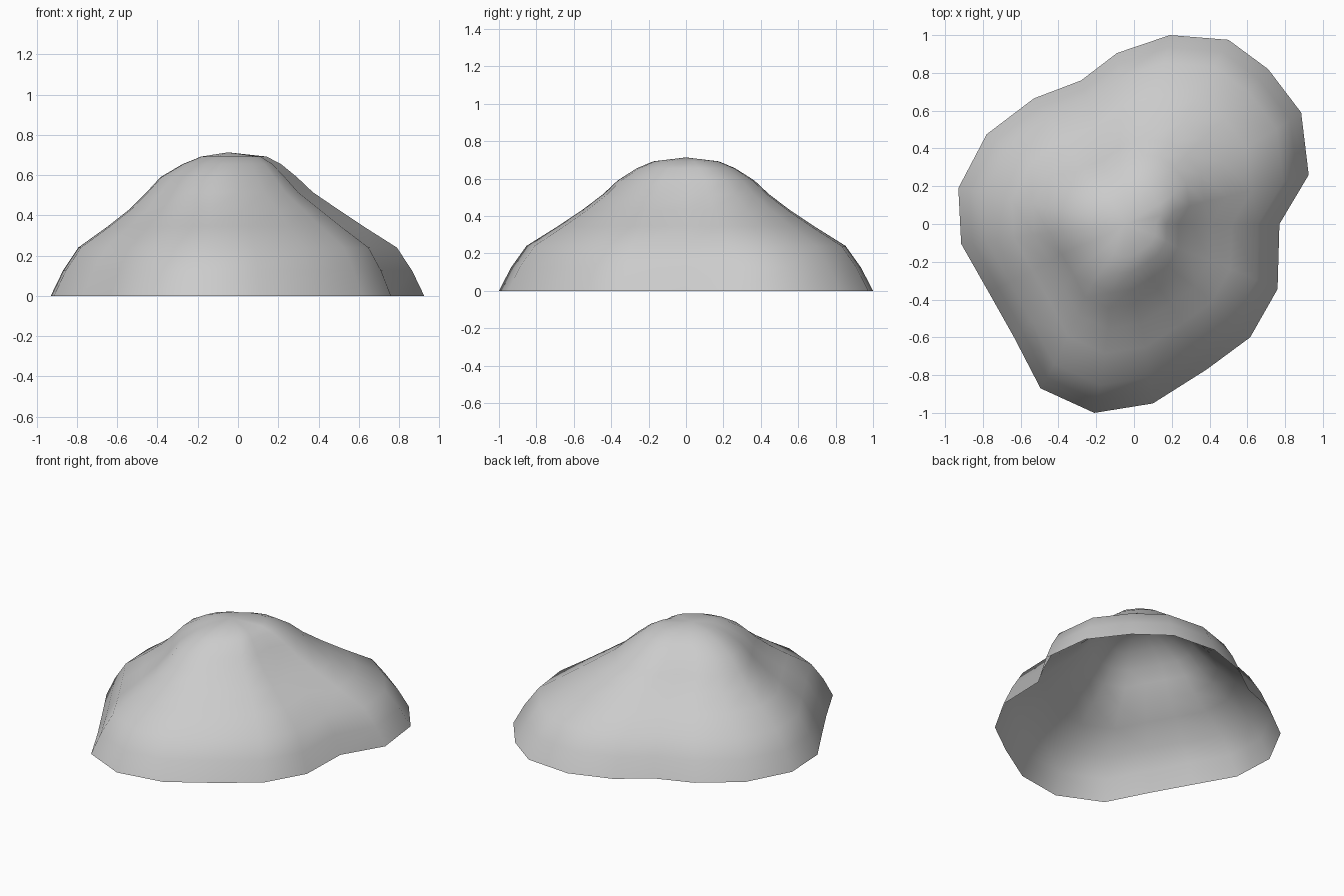
import bpy, bmesh
from mathutils import Vector

# Footprint of the mound, counter-clockwise from the right-hand notch
base = [(0.77, 0.0), (0.925, 0.26), (0.885, 0.59), (0.71, 0.82), (0.50, 0.975),
        (0.19, 1.0), (-0.09, 0.905), (-0.28, 0.76), (-0.53, 0.665), (-0.78, 0.475),
        (-0.93, 0.19), (-0.915, -0.105), (-0.77, -0.36), (-0.635, -0.60),
        (-0.495, -0.87), (-0.21, -1.0), (0.10, -0.95), (0.385, -0.77),
        (0.615, -0.60), (0.76, -0.345)]

# Profile: (height, scale of the footprint, sideways drift)
profile = [(0.0, 1.0, 0.0), (0.125, 0.935, 0.0), (0.24, 0.853, 0.0),
           (0.345, 0.685, -0.01), (0.432, 0.555, -0.02), (0.515, 0.445, -0.04),
           (0.59, 0.365, -0.045), (0.655, 0.263, -0.03), (0.692, 0.175, -0.02)]

bm = bmesh.new()
rings = [[bm.verts.new((x * s + dx, y * s, z)) for x, y in base] for z, s, dx in profile]
n = len(base)
for low, high in zip(rings, rings[1:]):
    for i in range(n):
        j = (i + 1) % n
        bm.faces.new((low[i], low[j], high[j], high[i]))

# Rounded summit, underside left open
peak = bm.verts.new(Vector((-0.05, 0.0, 0.713)))
for i in range(n):
    bm.faces.new((rings[-1][i], rings[-1][(i + 1) % n], peak))

for f in bm.faces:
    f.smooth = True
mesh = bpy.data.meshes.new("rock_mound")
bm.to_mesh(mesh)
bm.free()
mound = bpy.data.objects.new("rock_mound", mesh)
bpy.context.collection.objects.link(mound)
